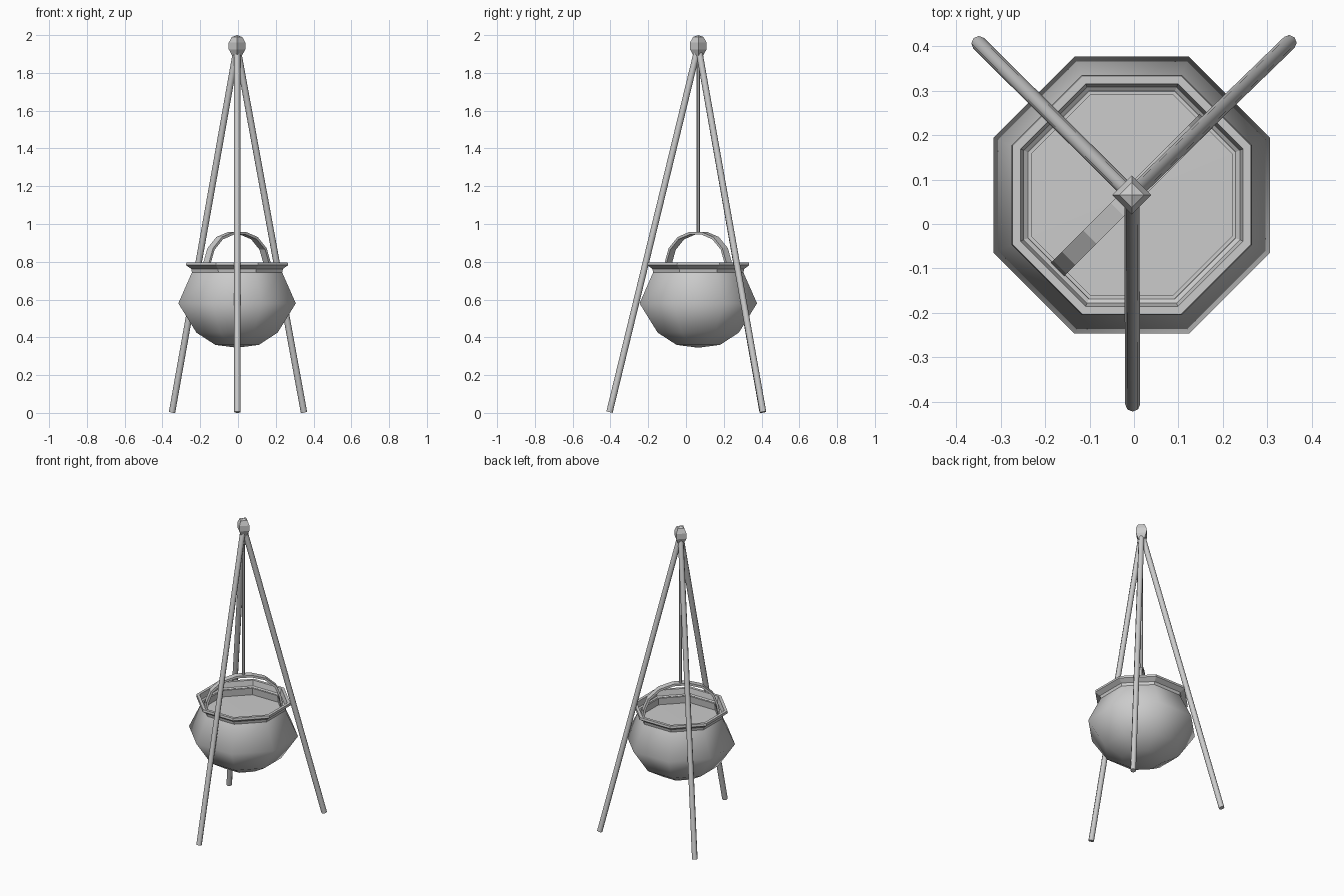
import bpy, bmesh, math
from mathutils import Vector

if "Cube" in bpy.data.objects:
    bpy.data.objects.remove(bpy.data.objects["Cube"])

CX, CY = -0.005, 0.065          # shared axis of pot, chain and apex


def finish(bm, name, smooth=None):
    bmesh.ops.recalc_face_normals(bm, faces=bm.faces)
    me = bpy.data.meshes.new(name)
    bm.to_mesh(me)
    bm.free()
    ob = bpy.data.objects.new(name, me)
    bpy.context.collection.objects.link(ob)
    if smooth:
        bpy.ops.object.select_all(action='DESELECT')
        ob.select_set(True)
        bpy.context.view_layer.objects.active = ob
        bpy.ops.object.shade_smooth_by_angle(angle=math.radians(smooth))
    return ob


def lathe(name, profile, sides, phase=0.0, closed=False, smooth=None):
    """Revolve (radius, z) points about the shared axis."""
    bm = bmesh.new()
    rings = []
    for r, z in profile:
        if r == 0:
            rings.append([bm.verts.new((CX, CY, z))] * sides)
        else:
            rings.append([bm.verts.new((CX + r * math.cos(phase + math.tau * i / sides),
                                        CY + r * math.sin(phase + math.tau * i / sides), z))
                          for i in range(sides)])
    pairs = list(zip(rings, rings[1:]))
    if closed:
        pairs.append((rings[-1], rings[0]))
    for a, b in pairs:
        for i in range(sides):
            j = (i + 1) % sides
            bm.faces.new(list(dict.fromkeys((a[i], a[j], b[j], b[i]))))
    return finish(bm, name, smooth)


def rod(name, a, b, radius, sides, smooth=None):
    """Straight pole from a to b."""
    a, b = Vector(a), Vector(b)
    bm = bmesh.new()
    bmesh.ops.create_cone(bm, cap_ends=True, segments=sides, radius1=radius,
                          radius2=radius, depth=(b - a).length)
    rot = (b - a).to_track_quat('Z', 'Y').to_matrix().to_4x4()
    rot.translation = (a + b) / 2
    bm.transform(rot)
    return finish(bm, name, smooth)


# Octagonal pot: radii given across flats
K = 1 / math.cos(math.pi / 8)
oct_profile = lambda pts: [(r * K, z) for r, z in pts]
PH = math.pi / 8
lathe("cauldron_body", oct_profile([(0, 0.345), (0.115, 0.36), (0.215, 0.425),
                                    (0.311, 0.58), (0.233, 0.757)]), 8, PH, smooth=60)
lathe("cauldron_rim", oct_profile([(0.233, 0.755), (0.27, 0.782), (0.268, 0.797), (0.25, 0.797),
                                   (0.23, 0.70), (0.225, 0.755)]), 8, PH, closed=True)
lathe("broth", oct_profile([(0.232, 0.71), (0, 0.712)]), 8, PH)

# Flat strap handle arched along the diagonal
half = [(0.235, 0.72), (0.222, 0.80), (0.195, 0.868), (0.13, 0.925), (0.045, 0.951)]
path = [Vector((-r, z)) for r, z in half] + [Vector((r, z)) for r, z in reversed(half)]
along = Vector((1, 1, 0)).normalized()
across = Vector((-1, 1, 0)).normalized()
bm = bmesh.new()
sections = []
for i, p in enumerate(path):
    t = (path[min(i + 1, len(path) - 1)] - path[max(i - 1, 0)]).normalized()
    n = Vector((-t.y, t.x))
    ring = []
    for w, h in ((-1, -1), (1, -1), (1, 1), (-1, 1)):
        q = p + n * h * 0.007
        ring.append(bm.verts.new(Vector((CX, CY, q.y)) + along * q.x + across * w * 0.021))
    sections.append(ring)
for a, b in zip(sections, sections[1:]):
    for i in range(4):
        bm.faces.new((a[i], a[(i + 1) % 4], b[(i + 1) % 4], b[i]))
bm.faces.new(sections[0])
bm.faces.new(sections[-1])
finish(bm, "pot_handle")

# Hanging cord
rod("hanging_cord", (CX, CY, 0.945), (CX, CY, 1.93), 0.009, 6)

# Three tripod legs meeting at the apex
for name, x, y in (("front_leg", -0.003, -0.405), ("back_left_leg", -0.349, 0.406),
                   ("back_right_leg", 0.349, 0.408)):
    rod(name, (x, y, 0.004), (CX, CY, 1.94), 0.017, 8, smooth=50)

# Faceted binding at the apex
lathe("apex_knot", [(0, 1.885), (0.025, 1.89), (0.044, 1.925), (0.044, 1.96),
                    (0.028, 1.99), (0, 2.0)], 4)
